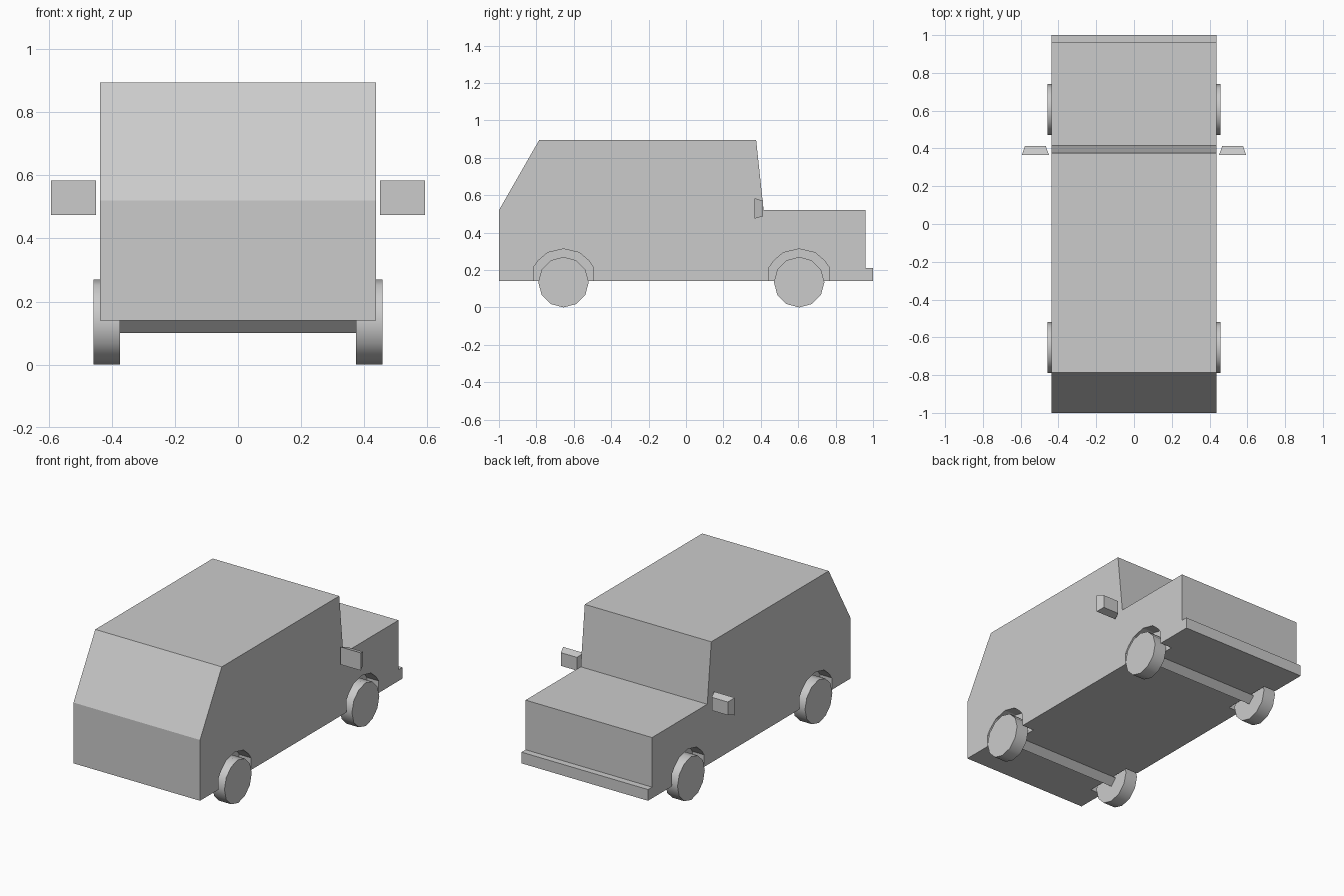
import bpy, bmesh, math
from mathutils import Matrix

if "Cube" in bpy.data.objects:
    bpy.data.objects.remove(bpy.data.objects["Cube"])

AXLES = (-0.655, 0.605)
WHEEL_R = 0.135


def finish(bm, name):
    bmesh.ops.recalc_face_normals(bm, faces=bm.faces)
    mesh = bpy.data.meshes.new(name)
    bm.to_mesh(mesh)
    bm.free()
    obj = bpy.data.objects.new(name, mesh)
    bpy.context.collection.objects.link(obj)
    return obj


def prism(name, profile, x0, x1):
    """Extrude a (y, z) profile from x0 to x1."""
    bm = bmesh.new()
    face = bm.faces.new([bm.verts.new((x0, y, z)) for y, z in profile])
    ext = bmesh.ops.extrude_face_region(bm, geom=[face])
    verts = [v for v in ext["geom"] if isinstance(v, bmesh.types.BMVert)]
    bmesh.ops.translate(bm, verts=verts, vec=(x1 - x0, 0, 0))
    return finish(bm, name)


def x_cylinder(name, sides, radius, x0, x1, y, z):
    """Cylinder lying along x, with a vertex at the bottom."""
    ring = [(y + radius * math.sin(2 * math.pi * i / sides),
             z - radius * math.cos(2 * math.pi * i / sides)) for i in range(sides)]
    return prism(name, ring, x0, x1)


# Body: side profile with sloped tail, cabin, bonnet and bumper lip
body = prism("body", [(-1, 0.14), (-1, 0.52), (-0.785, 0.895), (0.375, 0.895),
                      (0.415, 0.52), (0.96, 0.52), (0.96, 0.21), (1, 0.21),
                      (1, 0.14)], -0.4375, 0.4375)

# Wheel arches cut into both sides
arch = [(-0.16, 0.05), (-0.16, 0.215), (-0.135, 0.25), (-0.085, 0.293), (0, 0.313),
        (0.085, 0.293), (0.135, 0.25), (0.16, 0.215), (0.16, 0.05)]
for y in AXLES:
    for s in (-1, 1):
        cutter = prism("arch_cutter", [(y + a, z) for a, z in arch], s * 0.355, s * 0.6)
        cutter.hide_render = True
        mod = body.modifiers.new("arch", 'BOOLEAN')
        mod.operation, mod.solver, mod.object = 'DIFFERENCE', 'EXACT', cutter
        bpy.context.view_layer.objects.active = body
        bpy.ops.object.modifier_apply(modifier=mod.name)
        bpy.data.objects.remove(cutter)

# Wheels and axles
for end, y in zip(("rear", "front"), AXLES):
    x_cylinder(end + "_axle", 4, 0.04, -0.38, 0.38, y, 0.14)
    for side, s in (("left", -1), ("right", 1)):
        wheel = x_cylinder(f"{end}_{side}_wheel", 12, WHEEL_R, s * 0.375, s * 0.459,
                           y, WHEEL_R)
        bpy.ops.object.select_all(action='DESELECT')
        wheel.select_set(True)
        bpy.context.view_layer.objects.active = wheel
        bpy.ops.object.shade_smooth_by_angle(angle=math.radians(40))

# Wing mirrors: boxes tapering towards +y
for side, s in (("left", -1), ("right", 1)):
    bm = bmesh.new()
    bmesh.ops.create_cube(bm, size=1, matrix=Matrix.Diagonal((0.142, 0.046, 0.11, 1)))
    for v in bm.verts:
        if v.co.y > 0:
            v.co.x *= 0.78
            v.co.z *= 0.75
    bmesh.ops.translate(bm, verts=bm.verts, vec=(s * 0.522, 0.389, 0.529))
    finish(bm, side + "_mirror")
